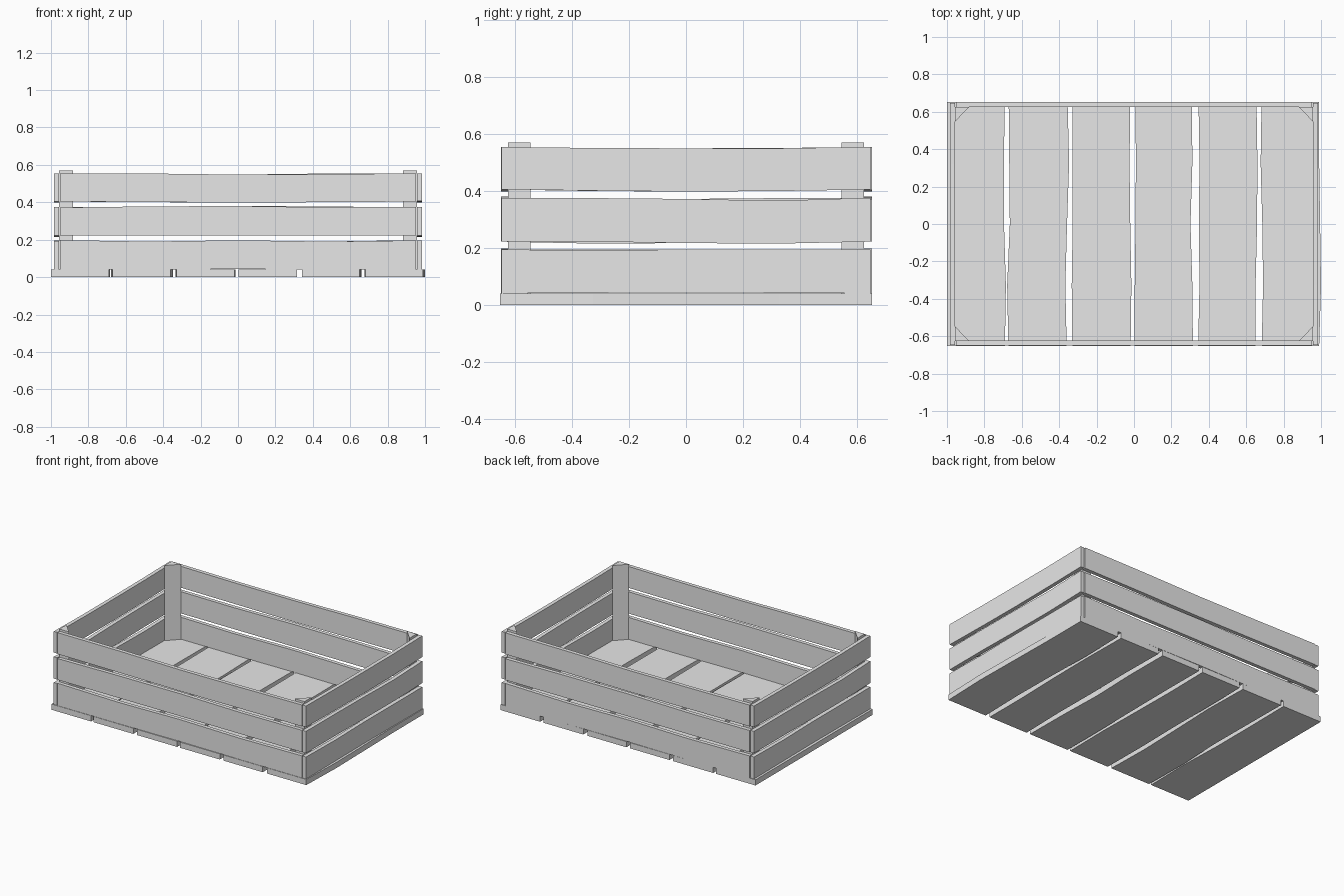
import bpy, bmesh
from math import pi
from mathutils import Matrix, Vector

cube = bpy.data.objects.get("Cube")
if cube:
    bpy.data.objects.remove(cube)

grey = bpy.data.materials.new("plain_grey")
grey.use_nodes = True
grey.diffuse_color = (0.8, 0.8, 0.8, 1)
grey.node_tree.nodes["Principled BSDF"].inputs["Base Color"].default_value = (0.8, 0.8, 0.8, 1)


def finish(bm, name, matrix=Matrix()):
    bm.transform(matrix)
    bmesh.ops.recalc_face_normals(bm, faces=bm.faces)
    mesh = bpy.data.meshes.new(name)
    bm.to_mesh(mesh)
    bm.free()
    mesh.materials.append(grey)
    bpy.context.collection.objects.link(bpy.data.objects.new(name, mesh))


def extrude(bm, vector):
    ext = bmesh.ops.extrude_face_region(bm, geom=bm.faces[:])
    bmesh.ops.translate(bm, vec=vector, verts=[v for v in ext["geom"] if isinstance(v, bmesh.types.BMVert)])


def board(name, half, low, high, thick, matrix):
    """Rough-cut board along x, edges low and high in z, growing along +y."""
    bm = bmesh.new()
    rows = []
    steps = len(low) - 1
    for i, (a, b) in enumerate(zip(low, high)):
        x = half * (2 * i / steps - 1)
        rows.append((bm.verts.new((x, 0, a)), bm.verts.new((x, 0, b))))
    for p, q in zip(rows, rows[1:]):
        bm.faces.new((p[0], q[0], q[1], p[1]))
    extrude(bm, Vector((0, thick, 0)))
    finish(bm, name, matrix)


# Floor planks: left and right edges, from front to back
planks = [
    ([-1, -1, -1, -1, -1], [-.69, -.685, -.695, -.695, -.692]),
    ([-.672, -.678, -.664, -.667, -.67], [-.36, -.367, -.358, -.347, -.355]),
    ([-.33, -.333, -.328, -.33, -.328], [-.018, -.014, -.02, -.024, -.02]),
    ([.004, .004, .008, .01, .008], [.315, .312, .302, .312, .31]),
    ([.343, .35, .347, .35, .345], [.65, .65, .658, .66, .655]),
    ([.683, .69, .686, .677, .682], [.99, 1, .995, .99, .99]),
]
to_floor = Matrix(((0, 0, 1, 0), (1, 0, 0, 0), (0, 1, 0, 0), (0, 0, 0, 1)))
for i, (left, right) in enumerate(planks):
    board(f"floor_plank_{i + 1}", .653, left, right, .04, to_floor)

# Wall slats: lower and upper edges along the length, bottom row first
long_slats = [
    ([.04, .04, .043, .04, .04], [.198, .19, .197, .19, .196]),
    ([.222, .222, .222, .222, .222], [.372, .378, .38, .373, .376]),
    ([.404, .402, .398, .401, .404], [.555, .554, .548, .55, .555]),
]
end_slats = [
    ([.04, .042, .044, .042, .04], [.195, .19, .195, .194, .194]),
    ([.222, .222, .217, .215, .222], [.376, .375, .372, .366, .376]),
    ([.406, .401, .398, .4, .405], [.555, .551, .55, .55, .555]),
]
walls = [("front", long_slats, .953, .65, 0), ("right", end_slats, .648, .985, pi / 2),
         ("back", long_slats, .953, .653, pi), ("left", end_slats, .648, .985, -pi / 2)]
for side, slats, half, out, angle in walls:
    # the wall at +x is the model's left
    label = {"right": "left", "left": "right"}.get(side, side)
    place = Matrix.Rotation(angle, 4, "Z") @ Matrix.Translation((0, -out, 0))
    for i, (low, high) in enumerate(slats):
        board(f"{label}_slat_{i + 1}", half, low, high, .027, place)

# Triangular corner posts
for sx, xname in ((1, "left"), (-1, "right")):
    for sy, yname in ((-1, "front"), (1, "back")):
        bm = bmesh.new()
        corners = ((.957, .625), (.882, .625), (.957, .547))
        bm.faces.new([bm.verts.new((sx * x, sy * y, .04)) for x, y in corners])
        extrude(bm, Vector((0, 0, .53)))
        finish(bm, f"{yname}_{xname}_corner_post")
